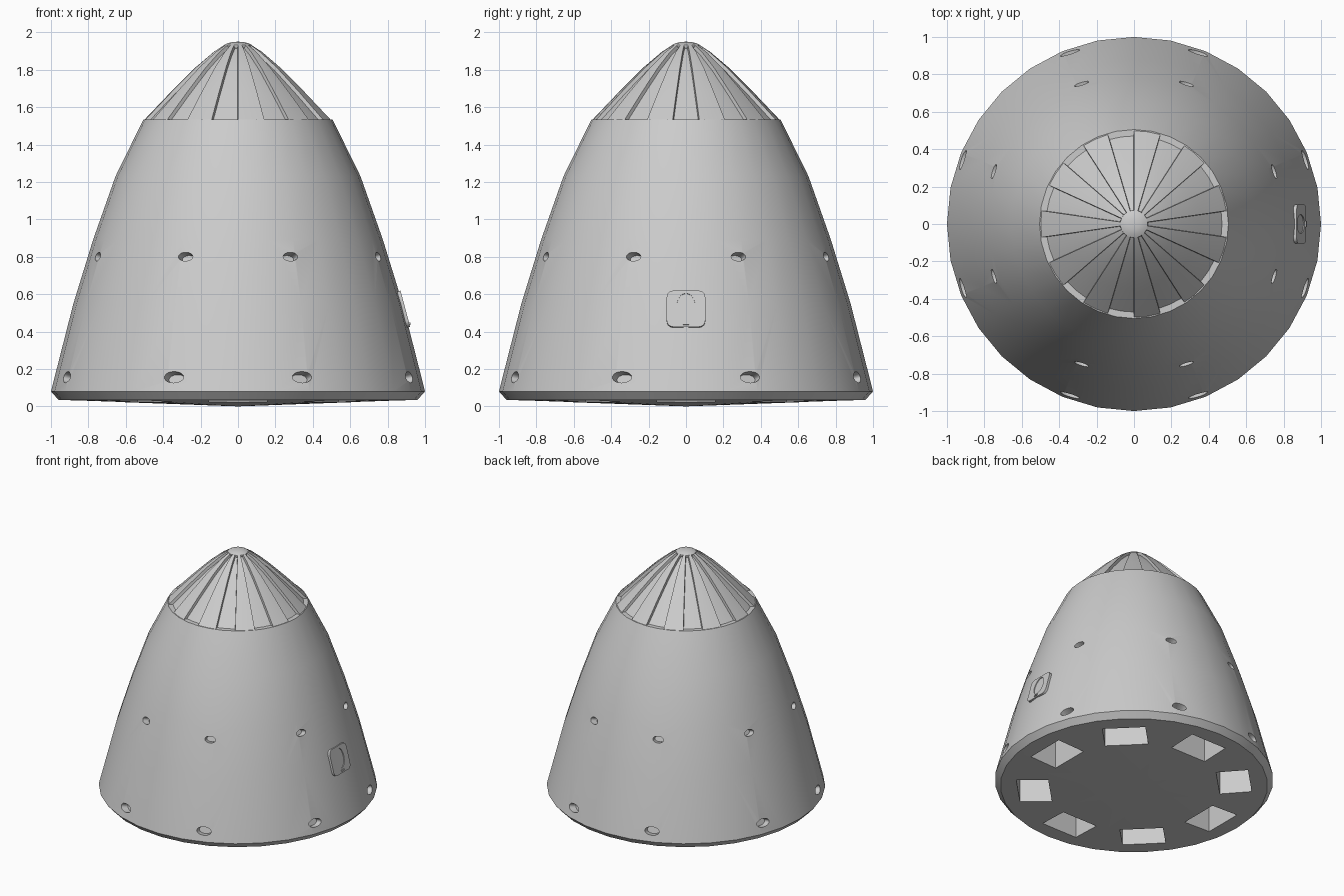
import bpy, bmesh, math
from mathutils import Matrix, Vector

if "Cube" in bpy.data.objects:
    bpy.data.objects.remove(bpy.data.objects["Cube"])

grey = bpy.data.materials.new("light_grey_hull")
grey.diffuse_color = (0.6, 0.6, 0.6, 1)
grey.use_nodes = True
grey.node_tree.nodes["Principled BSDF"].inputs["Base Color"].default_value = grey.diffuse_color


def make_object(name, bm):
    bmesh.ops.recalc_face_normals(bm, faces=bm.faces[:])
    mesh = bpy.data.meshes.new(name)
    bm.to_mesh(mesh)
    bm.free()
    obj = bpy.data.objects.new(name, mesh)
    bpy.context.collection.objects.link(obj)
    mesh.materials.append(grey)
    return obj


def activate(obj):
    bpy.ops.object.select_all(action='DESELECT')
    obj.select_set(True)
    bpy.context.view_layer.objects.active = obj


def smooth(obj, angle=30):
    activate(obj)
    bpy.ops.object.shade_smooth_by_angle(angle=math.radians(angle))


def cut(obj, cutter):
    cutter.hide_render = True
    mod = obj.modifiers.new("cut", 'BOOLEAN')
    mod.object = cutter
    mod.operation = 'DIFFERENCE'
    mod.solver = 'EXACT'
    activate(obj)
    bpy.ops.object.modifier_apply(modifier=mod.name)
    bpy.data.objects.remove(cutter)


def revolve(bm, profile, sides):
    """Spin (radius, height) points; returns columns of side faces."""
    rings = []
    for r, z in profile:
        if r == 0:
            rings.append([bm.verts.new((0, 0, z))] * sides)
        else:
            rings.append([bm.verts.new((r * math.cos(math.tau * i / sides),
                                        r * math.sin(math.tau * i / sides), z))
                          for i in range(sides)])
    columns = [[] for _ in range(sides)]
    for a, b in zip(rings, rings[1:]):
        for i in range(sides):
            j = (i + 1) % sides
            corners = list(dict.fromkeys((a[i], a[j], b[j], b[i])))
            columns[i].append(bm.faces.new(corners))
    if profile[-1][0] > 0:
        bm.faces.new(rings[-1])
    if profile[0][0] > 0:
        bm.faces.new(rings[0][::-1])
    return columns


def frame(angle, r, z, tilt):
    """Local x = sideways, y = up the wall, z = out of the wall."""
    out = Vector((math.cos(tilt), 0, math.sin(tilt)))
    up = Vector((-math.sin(tilt), 0, math.cos(tilt)))
    m = Matrix((Vector((0, 1, 0)), up, out)).transposed().to_4x4()
    return Matrix.Rotation(angle, 4, 'Z') @ Matrix.Translation((r, 0, z)) @ m


# Capsule hull: shallow base, bevelled rim, curved wall
bm = bmesh.new()
revolve(bm, [(0, 0), (0.96, 0.035), (1.0, 0.08), (0.88, 0.55), (0.775, 0.89),
             (0.655, 1.23), (0.505, 1.535)], 32)
hull = make_object("capsule_hull", bm)

# Cutters: oval thruster ports in two rows and eight base pockets
bm = bmesh.new()
for z, r, width, height, tilt in ((0.155, 0.974, 0.06, 0.034, 0.25),
                                  (0.80, 0.799, 0.045, 0.027, 0.30)):
    for quarter in range(4):
        for offset in (20.5, 69.5):
            angle = math.radians(quarter * 90 + offset)
            bmesh.ops.create_cone(
                bm, cap_ends=True, segments=24, radius1=0.8, radius2=1.0, depth=0.1,
                matrix=frame(angle, r, z, tilt) @ Matrix.Diagonal((width, height, 1, 1)))
for k in range(8):
    bmesh.ops.create_cube(
        bm, size=1,
        matrix=Matrix.Rotation(k * math.pi / 4, 4, 'Z')
        @ Matrix.Translation((0.72, 0, 0.075)) @ Matrix.Diagonal((0.23, 0.31, 0.35, 1)))
cut(hull, make_object("port_and_pocket_cutter", bm))
smooth(hull)

# Nose cone with eleven sunken wedge panels
bm = bmesh.new()
columns = revolve(bm, [(0.503, 1.53), (0.36, 1.68), (0.23, 1.81),
                       (0.13, 1.895), (0.073, 1.932)], 44)
bmesh.ops.recalc_face_normals(bm, faces=bm.faces[:])
for k in range(11):
    bmesh.ops.inset_region(bm, faces=columns[4 * k - 1] + columns[4 * k],
                           thickness=0.003, depth=-0.02, use_even_offset=True)
smooth(make_object("nose_cone", bm), 25)

# Rounded tip
bm = bmesh.new()
revolve(bm, [(0.074, 1.925), (0.073, 1.933), (0.055, 1.942), (0.03, 1.948), (0, 1.95)], 32)
smooth(make_object("nose_tip", bm))

# Side hatch on +x: rounded plate, oval window recess, small latch
place = frame(0, 0.887, 0.52, 0.26)
bm = bmesh.new()
half_w, half_h, corner = 0.103, 0.1, 0.035
outline = []
for q, (sx, sy) in enumerate(((1, 1), (-1, 1), (-1, -1), (1, -1))):
    for i in range(6):
        a = math.radians(q * 90 + i * 18)
        outline.append(bm.verts.new((sx * (half_w - corner) + corner * math.cos(a),
                                     sy * (half_h - corner) + corner * math.sin(a), -0.03)))
base = bm.faces.new(outline)
top = bmesh.ops.extrude_face_region(bm, geom=[base])
bmesh.ops.translate(bm, vec=(0, 0, 0.038),
                    verts=[v for v in top["geom"] if isinstance(v, bmesh.types.BMVert)])
bm.transform(place)
hatch = make_object("side_hatch", bm)

bm = bmesh.new()
bmesh.ops.create_cone(bm, cap_ends=True, segments=32, radius1=1, radius2=1, depth=0.04,
                      matrix=place @ Matrix.Translation((0, 0.01, 0.022))
                      @ Matrix.Diagonal((0.05, 0.075, 1, 1)))
cut(hatch, make_object("window_cutter", bm))
smooth(hatch)

bm = bmesh.new()
bmesh.ops.create_cube(bm, size=1, matrix=place @ Matrix.Translation((0, -0.083, 0.009))
                      @ Matrix.Diagonal((0.03, 0.012, 0.012, 1)))
make_object("hatch_latch", bm)
